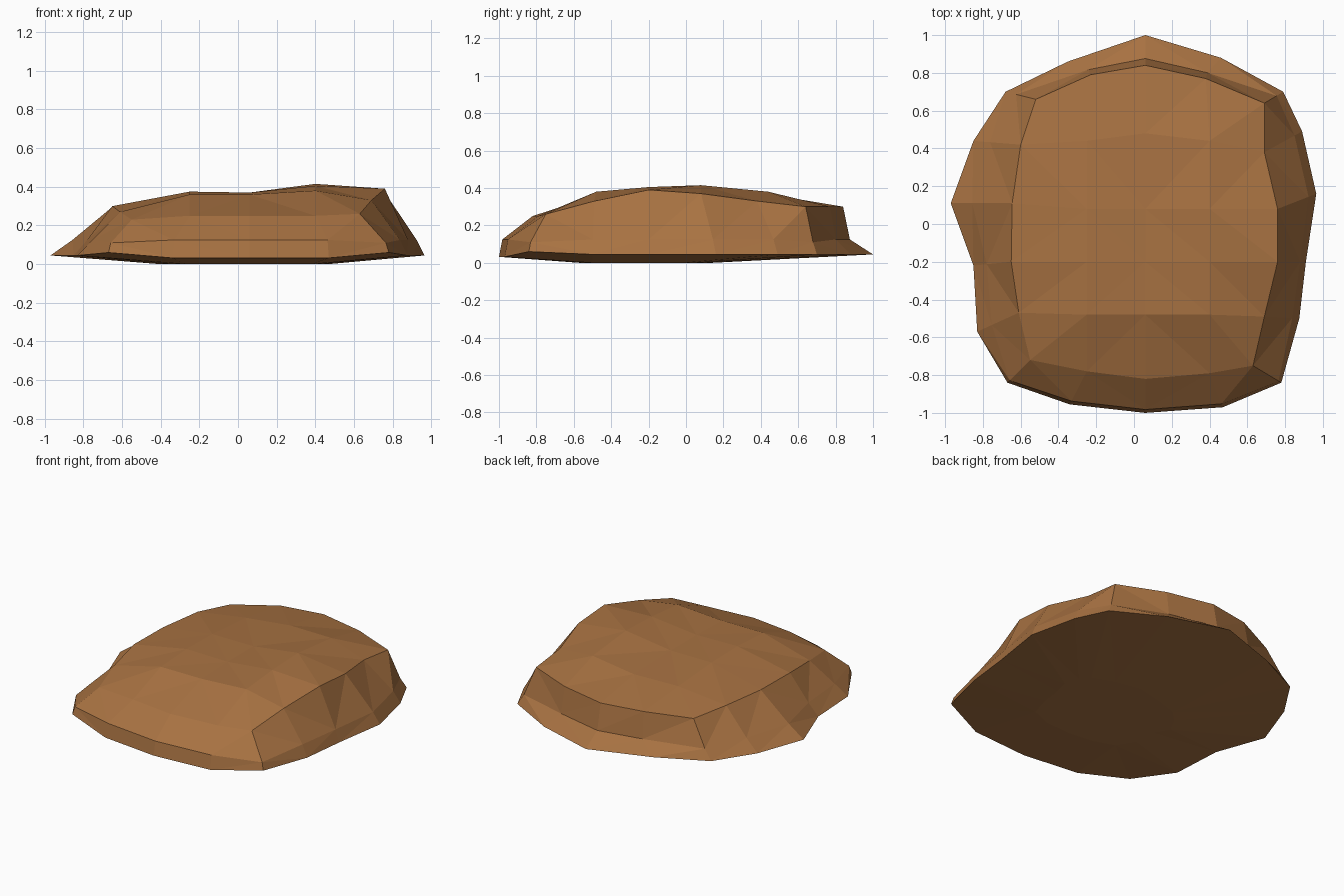
import bpy, bmesh
from mathutils import Vector

if "Cube" in bpy.data.objects:
    bpy.data.objects.remove(bpy.data.objects["Cube"])

# Footprint, counter-clockwise from the front left corner (5 columns by 6 rows around a patch)
FOOT = [(-.67, -.84), (-.34, -.955), (.06, -1), (.47, -.97), (.78, -.84),
        (.875, -.5), (.91, -.2), (.965, .16), (.89, .49), (.79, .70),
        (.46, .88), (.06, 1), (-.35, .86), (-.68, .70),
        (-.85, .44), (-.97, .11), (-.85, -.22), (-.83, -.57)]
# Rim of the upper patch, matching the footprint point for point
RIM = [(-.55, -.72), (-.25, -.78), (.06, -.82), (.4, -.79), (.63, -.75),
       (.69, -.49), (.76, -.2), (.76, .08), (.69, .38), (.69, .64),
       (.38, .77), (.06, .84), (-.23, .79), (-.52, .66),
       (-.60, .42), (-.645, .11), (-.65, -.2), (-.61, -.47)]
# Heights of the upper patch, front row first
HEIGHT = [(.23, .25, .25, .25, .26),
          (.27, .36, .36, .38, .33),
          (.30, .375, .37, .405, .39),
          (.30, .37, .37, .415, .37),
          (.30, .345, .36, .38, .33),
          (.28, .30, .30, .30, .30)]
COLS = (-.6, -.25, .06, .4, .7)
ROWS = (-.77, -.48, -.2, .08, .44, .75)

# Grid cells along the perimeter in the same order
PERIM = ([(0, c) for c in range(5)] + [(r, 4) for r in range(1, 6)]
         + [(5, c) for c in range(3, -1, -1)] + [(r, 0) for r in range(4, 0, -1)])
CORNERS = (0, 4, 9, 13)
N = len(PERIM)
bm = bmesh.new()


def bridge(lower, upper):
    for i in range(N):
        j = (i + 1) % N
        bm.faces.new((lower[i], lower[j], upper[j], upper[i]))


# Upper patch
grid = {}
for r in range(6):
    for c in range(5):
        x, y = RIM[PERIM.index((r, c))] if (r, c) in PERIM else (COLS[c], ROWS[r])
        if r == 4 and 0 < c < 4:
            y = .48 - abs(c - 2) * .04
        grid[r, c] = bm.verts.new((x, y, HEIGHT[r][c]))
for r in range(5):
    for c in range(4):
        bm.faces.new((grid[r, c], grid[r, c + 1], grid[r + 1, c + 1], grid[r + 1, c]))
rim = [grid[p] for p in PERIM]

# Sloping sides, with a shoulder ring just above the footprint
foot, shoulder = [], []
for i, (x, y) in enumerate(FOOT):
    z = .06 if i in (0, 4) else .032 if i < 4 else .045
    foot.append(bm.verts.new((x, y, z)))
    t = .1 if i < 5 else .2 if i < 9 else .9 if i in (10, 11, 12) else .35
    m = Vector((x, y)).lerp(Vector(RIM[i]), t)
    shoulder.append(bm.verts.new((m.x, m.y + (.02 if i in (10, 11, 12) else 0), .11 if i in CORNERS else .125)))
bridge(foot, shoulder)
bridge(shoulder, rim)

# Shallow convex underside
sole = [bm.verts.new((.06 + (x - .06) * .45, -.23 + (y + .23) * (.3 if y > 0 else .44), 0))
        for x, y in FOOT]
bridge(sole, foot)
bm.faces.new(sole[::-1])

# Facets are triangular
bmesh.ops.triangulate(bm, faces=bm.faces[:])
bmesh.ops.recalc_face_normals(bm, faces=bm.faces[:])
mesh = bpy.data.meshes.new("rock")
bm.to_mesh(mesh)
bm.free()

# Colour
mat = bpy.data.materials.new("warm brown stone")
mat.diffuse_color = (.39, .168, .054, 1)
mat.use_nodes = True
mat.node_tree.nodes["Principled BSDF"].inputs["Base Color"].default_value = mat.diffuse_color
mesh.materials.append(mat)
bpy.context.collection.objects.link(bpy.data.objects.new("rock", mesh))
